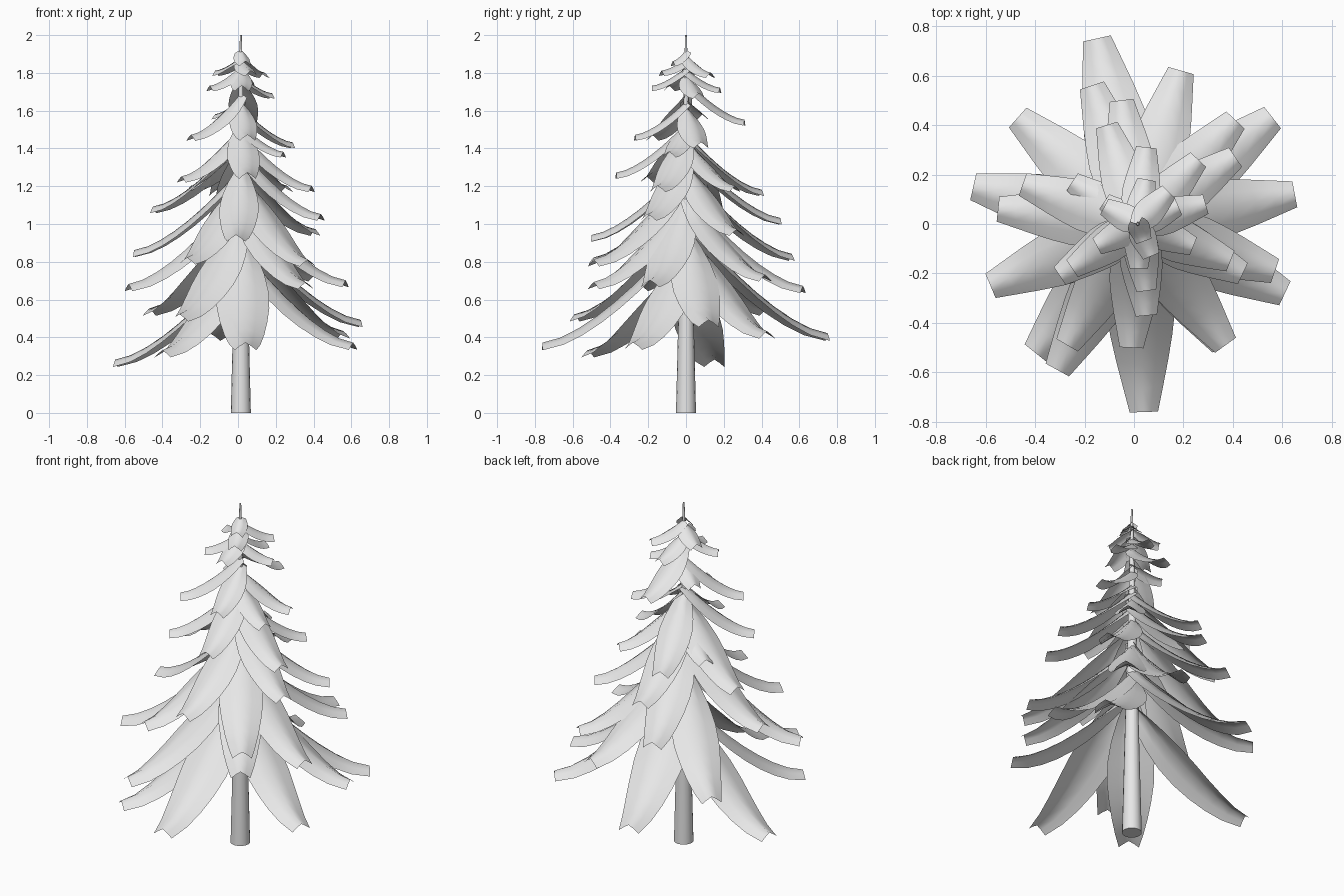
import bpy
import bmesh
from mathutils import Vector

if "Cube" in bpy.data.objects:
    bpy.data.objects.remove(bpy.data.objects["Cube"])

# Single pale grey for the whole tree
grey = bpy.data.materials.new("pale grey")
grey.use_nodes = True
grey.diffuse_color = (0.8, 0.8, 0.8, 1)
grey.node_tree.nodes["Principled BSDF"].inputs["Base Color"].default_value = (0.8, 0.8, 0.8, 1)

TRUNK = Vector((0.015, 0, 0))
LENGTH_STEPS = 8
CROSS_STEPS = 4
FLARE = 1.5


def finish(name, bm):
    """Turn a bmesh into a smooth-shaded object."""
    mesh = bpy.data.meshes.new(name)
    bm.to_mesh(mesh)
    bm.free()
    mesh.materials.append(grey)
    for face in mesh.polygons:
        face.use_smooth = True
    obj = bpy.data.objects.new(name, mesh)
    bpy.context.collection.objects.link(obj)
    return obj


def width_at(t, reach):
    """Half width: narrow at the trunk, widest past the middle, cut-off tip."""
    root = 0.025
    middle = 0.034 + 0.142 * reach
    tip = 0.03 + 0.036 * reach
    if t < 0.45:
        s = t / 0.45
        return root + (middle - root) * s * (2 - s)
    s = (t - 0.45) / 0.55
    return middle + (tip - middle) * s ** 1.4


def add_branch(name, tip):
    """Sweep a folded strip down a curve that flares out to its tip."""
    flat = Vector((tip.x - TRUNK.x, tip.y, 0))
    reach = flat.length
    outward = flat.normalized()
    across = Vector((-outward.y, outward.x, 0))
    rise = max(0.87 * reach - 0.06, 0.06)
    fold = 0.025 + 0.02 * reach
    bm = bmesh.new()
    rows = []
    for i in range(LENGTH_STEPS + 1):
        t = i / LENGTH_STEPS
        spine = TRUNK + outward * reach * t
        spine.z = tip.z + 0.012 + rise * (1 - t) ** FLARE
        slope = -FLARE * rise * (1 - t) ** (FLARE - 1) / reach
        normal = (Vector((0, 0, 1)) - outward * slope).normalized()
        half = width_at(t, reach)
        row = []
        for j in range(CROSS_STEPS + 1):
            u = 2 * j / CROSS_STEPS - 1
            droop = fold * abs(u) ** 1.2
            row.append(bm.verts.new(spine + across * half * u - normal * droop))
        rows.append(row)
    for a, b in zip(rows, rows[1:]):
        for j in range(CROSS_STEPS):
            bm.faces.new((a[j], b[j], b[j + 1], a[j + 1]))
    return finish(name, bm)


# Tapered trunk
bm = bmesh.new()
bmesh.ops.create_cone(bm, cap_ends=True, segments=16, radius1=0.053, radius2=0.005, depth=2)
bmesh.ops.translate(bm, verts=bm.verts, vec=TRUNK + Vector((0, 0, 1)))
finish("trunk", bm)
bpy.context.view_layer.objects.active = bpy.data.objects["trunk"]
bpy.data.objects["trunk"].select_set(True)
bpy.ops.object.shade_smooth_by_angle()

# Branch tips in hundredths of a unit, tier by tier
tiers = {
    "lower": [
        (-15, 75, 41), (19, 62, 66), (56, 43, 42), (65, 12, 48), (61, -28, 36),
        (36, -49, 68), (4, -76, 36), (-40, -52, 32), (-31, -59, 51),
        (-58, -25, 67), (-65, 15, 27), (-47, 43, 54), (57, -19, 69)],
    "middle": [
        (-17, 56, 83), (-5, 50, 102), (41, 42, 72), (41, 27, 96), (44, -20, 104),
        (37, -49, 80), (-1, -50, 93), (-27, -49, 81), (-55, 6, 85), (-45, 16, 108)],
    "upper": [
        (-11, 40, 117), (39, -15, 119), (-30, -21, 124), (-25, -18, 146), (5, -37, 126),
        (26, 26, 119), (24, -9, 137), (29, 8, 142), (5, 31, 154), (-25, 17, 119),
        (5, -27, 146)],
    "crown": [
        (-12, 9, 157), (18, 7, 168), (5, 18, 171), (2, -18, 172),
        (-15, -9, 172), (14, 13, 179), (-12, 7, 180), (7, -13, 180), (4, -7, 185)],
}
for tier, tips in tiers.items():
    for number, tip in enumerate(tips, 1):
        add_branch(f"{tier}_branch_{number}", Vector(tip) / 100)
